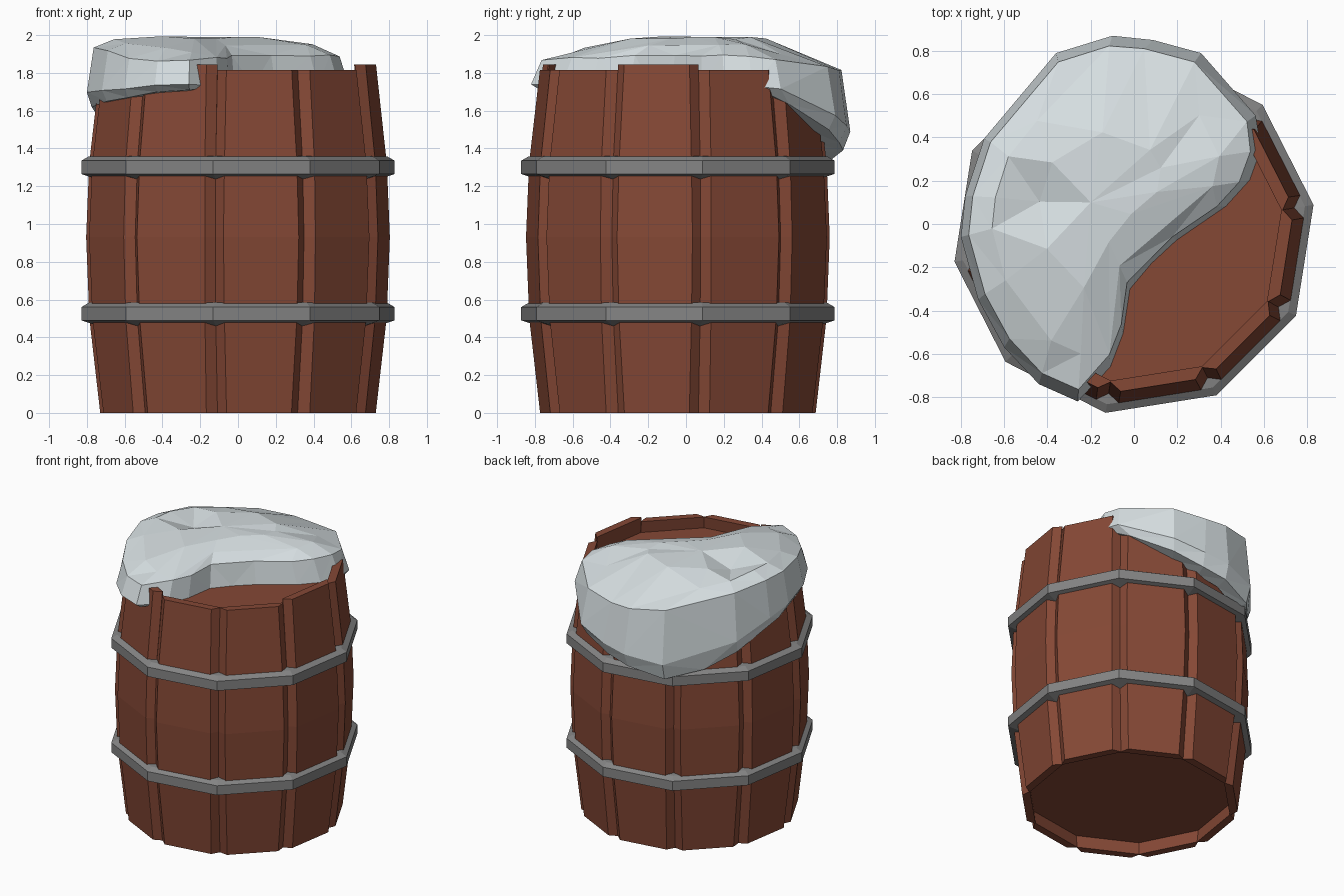
import bpy, bmesh, math, random
from mathutils import Vector

if "Cube" in bpy.data.objects:
    bpy.data.objects.remove(bpy.data.objects["Cube"])

random.seed(4)
CY = -0.043                      # barrel axis offset in y
STEP = math.radians(36)          # ten staves
TAN = math.tan(STEP / 2)


def material(name, rgb):
    m = bpy.data.materials.new(name)
    m.diffuse_color = (*rgb, 1)
    m.use_nodes = True
    m.node_tree.nodes["Principled BSDF"].inputs["Base Color"].default_value = m.diffuse_color
    return m


WOOD = material("red brown wood", (0.235, 0.065, 0.036))
IRON = material("grey iron", (0.23, 0.23, 0.23))
SNOW = material("pale snow", (0.67, 0.73, 0.75))


def finish(bm, name, mat):
    bmesh.ops.recalc_face_normals(bm, faces=bm.faces)
    me = bpy.data.meshes.new(name)
    bm.to_mesh(me)
    bm.free()
    me.materials.append(mat)
    ob = bpy.data.objects.new(name, me)
    bpy.context.collection.objects.link(ob)
    return ob


def loft(bm, rings, wrap=False):
    """Join closed rings of points with quads, returns the vertex rings."""
    vs = [[bm.verts.new(p) for p in r] for r in rings]
    n = len(vs[0])
    pairs = list(zip(vs, vs[1:])) + ([(vs[-1], vs[0])] if wrap else [])
    for a, b in pairs:
        for i in range(n):
            j = (i + 1) % n
            bm.faces.new((a[i], a[j], b[j], b[i]))
    return vs


# Staves: (height, outer apothem, outer half width), bulging in the middle
PROFILE = [(0, .711, .174), (.5, .766, .194), (.93, .782, .202),
           (1.32, .767, .194), (1.0, .712, .175)]


def stave(angle, top):
    rad = Vector((math.cos(angle), math.sin(angle), 0))
    tan = Vector((-rad.y, rad.x, 0))
    rings = []
    for k, (z, a, w) in enumerate(PROFILE):
        z = top if k == len(PROFILE) - 1 else z
        groove, inner = a - .05, a - .056
        section = [(a, -w), (a, w), (groove, groove * TAN), (inner, inner * TAN),
                   (inner, -inner * TAN), (groove, -groove * TAN)]
        rings.append([rad * r + tan * t + Vector((0, CY, z)) for r, t in section])
    bm = bmesh.new()
    vs = loft(bm, rings)
    bm.faces.new(vs[0])
    bm.faces.new(vs[-1])
    finish(bm, "stave", WOOD)


HIGH = {-9, -117, 63, 135}
for k in range(10):
    deg = -117 + 36 * k
    stave(math.radians(deg), 1.845 if deg in HIGH else 1.815)


def decagon(r, z):
    return [(r * math.cos(math.radians(9) + STEP * i),
             r * math.sin(math.radians(9) + STEP * i) + CY, z) for i in range(10)]


# Recessed lid and base
for name, z0, z1 in (("lid", 1.68, 1.73), ("base", .095, .14)):
    bm = bmesh.new()
    vs = loft(bm, [decagon(.70, z0), decagon(.70, z1)])
    bm.faces.new(vs[0])
    bm.faces.new(vs[1])
    finish(bm, name, WOOD)

# Iron hoops with bevelled edges
for name, zc in (("lower_hoop", .525), ("upper_hoop", 1.3)):
    bm = bmesh.new()
    loft(bm, [decagon(r, zc + dz) for r, dz in
              ((.74, -.068), (.84, -.035), (.84, .035), (.80, .058), (.74, .062))],
         wrap=True)
    finish(bm, name, IRON)

# Snow cap: outline x, y, lower edge z, shoulder z
OUTLINE = [(-.10, .87, 1.38, 1.82), (.09, .85, 1.42, 1.82), (.31, .79, 1.49, 1.83),
           (.46, .63, 1.58, 1.85), (.57, .48, 1.67, 1.88), (.585, .35, 1.73, 1.89),
           (.53, .20, 1.73, 1.90), (.42, .08, 1.73, 1.89), (.20, -.07, 1.73, 1.90),
           (.08, -.18, 1.73, 1.90), (-.02, -.30, 1.73, 1.88), (-.05, -.50, 1.73, 1.87),
           (-.11, -.66, 1.73, 1.87), (-.26, -.82, 1.70, 1.86), (-.44, -.74, 1.69, 1.87),
           (-.60, -.57, 1.66, 1.88), (-.72, -.35, 1.64, 1.91), (-.80, -.06, 1.62, 1.93),
           (-.78, .13, 1.57, 1.93), (-.70, .38, 1.46, 1.90), (-.55, .57, 1.36, 1.87),
           (-.36, .79, 1.32, 1.83)]
PX, PY = -.2, .1                 # pivot the outline shrinks towards


def snow_ring(scale, height, jitter=0.0):
    ring = []
    for x, y, zb, zs in OUTLINE:
        s = scale(zb) if callable(scale) else scale
        px, py = PX + (x - PX) * s, PY + (y - PY) * s
        z = height(zb, zs) + random.uniform(-jitter, jitter)
        z -= .07 * max(0, 1 - math.hypot(px + .45, py - .1) / .2)   # small dent
        ring.append((px, py, min(z, 2.0)))
    return ring


bm = bmesh.new()
rings = loft(bm, [
    snow_ring(lambda zb: 1.0 if zb > 1.72 else .82, lambda b, s: b),
    snow_ring(lambda zb: 1.0 if zb > 1.72 else .95, lambda b, s: b + .01),
    snow_ring(1.0, lambda b, s: b + .25 * (s - b)),
    snow_ring(.94, lambda b, s: s, .008),
    snow_ring(.76, lambda b, s: s + .055, .008),
    snow_ring(.42, lambda b, s: 1.985, .008)])
tip = bm.verts.new((PX, PY, 1.99))
last = rings[-1]
for i, v in enumerate(last):
    bm.faces.new((v, last[(i + 1) % len(last)], tip))
bmesh.ops.triangulate(bm, faces=bm.faces)
snow = finish(bm, "snow_cap", SNOW)
facets = snow.modifiers.new("large facets", 'DECIMATE')
facets.ratio = .62
